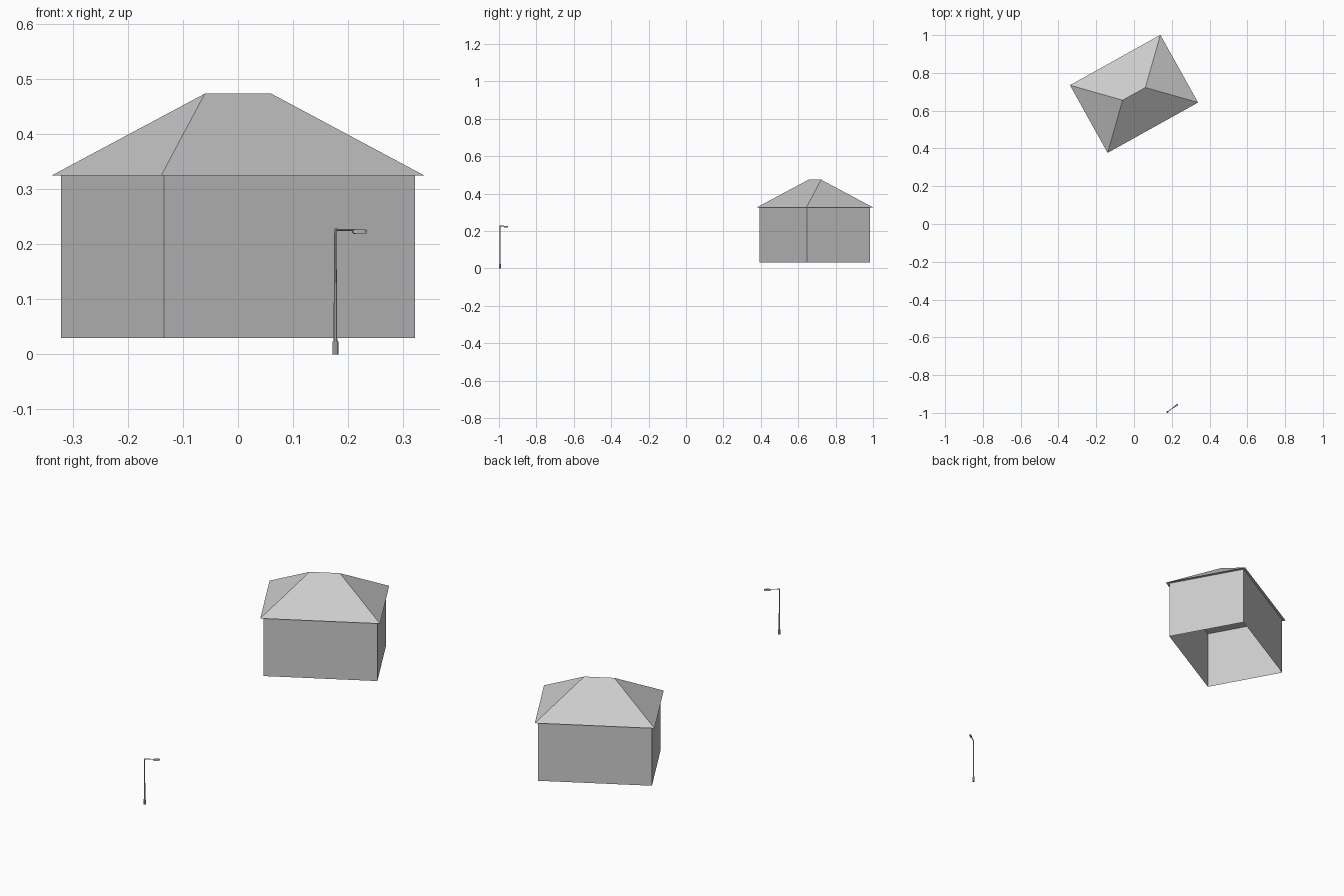
import bpy, math
from mathutils import Matrix, Vector

if "Cube" in bpy.data.objects:
    bpy.data.objects.remove(bpy.data.objects["Cube"])

HOUSE = Matrix.Translation((0, 0.689, 0)) @ Matrix.Rotation(math.radians(29.1), 4, 'Z')
LAMP = Matrix.Translation((0.177, -0.9945, 0)) @ Matrix.Rotation(math.radians(36), 4, 'Z')


def mesh_object(name, verts, faces, matrix):
    mesh = bpy.data.meshes.new(name)
    mesh.from_pydata(verts, [], faces)
    obj = bpy.data.objects.new(name, mesh)
    bpy.context.collection.objects.link(obj)
    obj.matrix_world = matrix
    return obj


def rect(hx, hy, z):
    return [(-hx, -hy, z), (hx, -hy, z), (hx, hy, z), (-hx, hy, z)]


def tube(name, start, end, r1, r2, sides=8):
    start, end = Vector(start), Vector(end)
    bpy.ops.mesh.primitive_cone_add(vertices=sides, radius1=r1, radius2=r2,
                                    depth=(end - start).length)
    obj = bpy.context.object
    obj.name = name
    turn = (end - start).to_track_quat('Z', 'Y').to_matrix().to_4x4()
    obj.matrix_world = LAMP @ Matrix.Translation((start + end) / 2) @ turn
    return obj


# House walls, open underneath
mesh_object("walls", rect(0.261, 0.192, 0.03) + rect(0.261, 0.192, 0.325),
            [(i, (i + 1) % 4, (i + 1) % 4 + 4, i + 4) for i in range(4)], HOUSE)

# Hip roof with a small overhang and flat soffit
mesh_object("hip_roof", rect(0.274, 0.205, 0.325) + [(-0.069, 0, 0.474), (0.069, 0, 0.474)],
            [(0, 1, 5, 4), (1, 2, 5), (2, 3, 4, 5), (3, 0, 4), (3, 2, 1, 0)], HOUSE)

# Street lamp: base, tapered pole and arm
tube("lamp_base", (0, 0, 0), (0, 0, 0.0238), 0.0057, 0.0057)
tube("lamp_pole", (0, 0, 0.0238), (0, 0, 0.2285), 0.0035, 0.002)
tube("lamp_arm", (0, 0, 0.2265), (0.05, 0, 0.2255), 0.002, 0.0018)

# Lamp head: tapered stations along the arm (x, half width, bottom, top)
stations = [(0.039, 0.002, 0.221, 0.2255), (0.045, 0.004, 0.219, 0.2275),
            (0.062, 0.0045, 0.219, 0.2275), (0.069, 0.003, 0.2205, 0.226)]
verts, faces = [], [(0, 1, 2, 3)]
for x, w, lo, hi in stations:
    verts += [(x, -w, lo), (x, w, lo), (x, w * 0.7, hi), (x, -w * 0.7, hi)]
for s in range(0, 12, 4):
    faces += [(s + i, s + 4 + i, s + 4 + (i + 1) % 4, s + (i + 1) % 4) for i in range(4)]
faces.append((15, 14, 13, 12))
mesh_object("lamp_head", verts, faces, LAMP)
